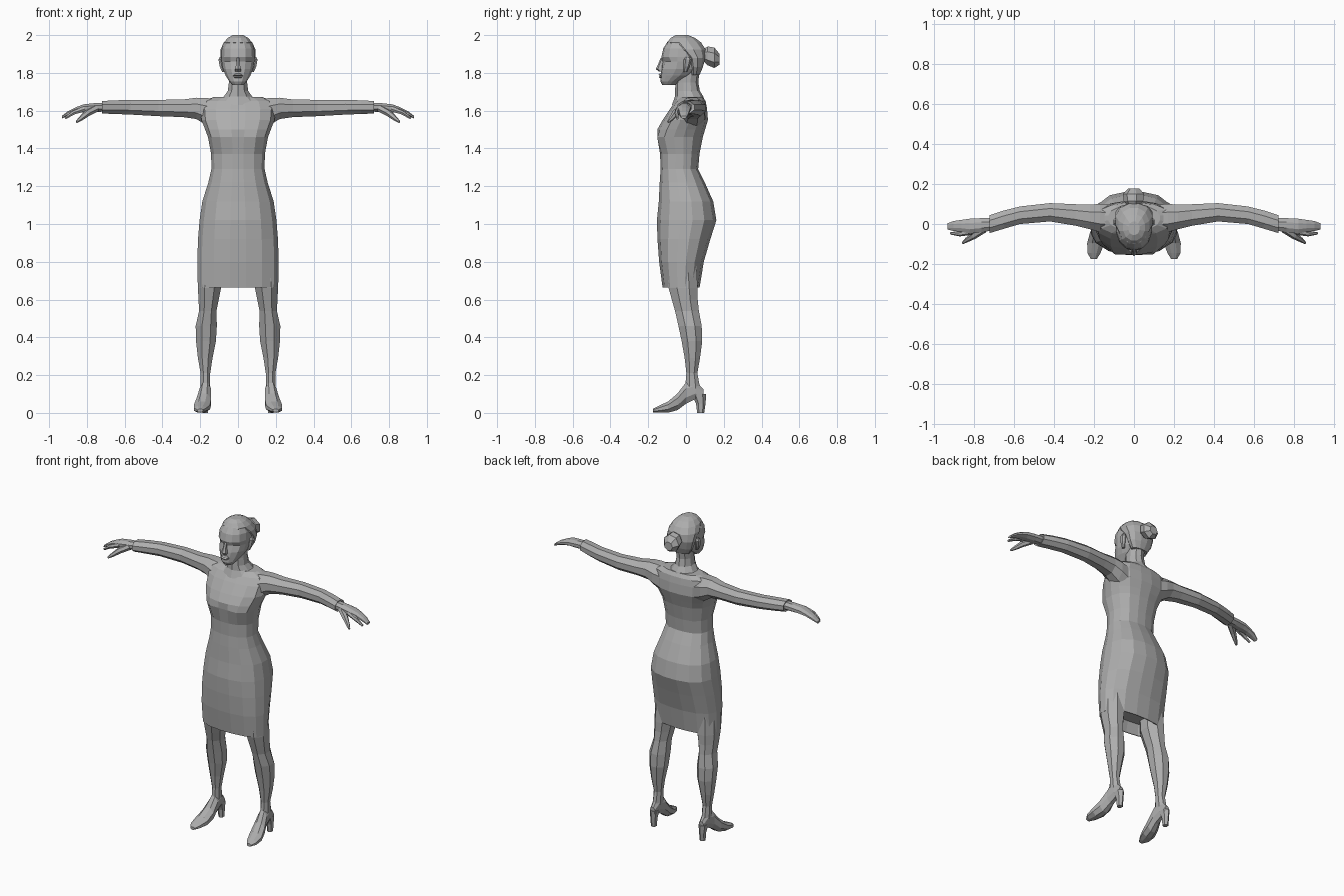
import bpy, bmesh, math
from mathutils import Vector

skin = bpy.data.materials.new("plain grey")
skin.diffuse_color = (0.42, 0.42, 0.42, 1)


def ring(axis, pos, a0, a1, b0, b1, n=8, p=2.0):
    """Rounded outline filling the box a0..a1, b0..b1 across the given axis."""
    pts = []
    for i in range(n):
        t = 2 * math.pi * (i + 0.5) / n
        c, s = math.cos(t), math.sin(t)
        k = (abs(c) ** p + abs(s) ** p) ** (-1 / p)
        k /= 1 if p > 2 else math.cos(math.pi / n)
        a = (a0 + a1) / 2 + (a1 - a0) / 2 * c * k
        b = (b0 + b1) / 2 + (b1 - b0) / 2 * s * k
        pts.append({'x': (pos, a, b), 'y': (a, pos, b), 'z': (a, b, pos)}[axis])
    return pts


def loft(name, rings, mirror=False, tweak=None):
    """Skin a list of outlines, cap both ends, optionally mirror across x."""
    bm = bmesh.new()
    loops = [[bm.verts.new(p) for p in r] for r in rings]
    n = len(loops[0])
    for r0, r1 in zip(loops, loops[1:]):
        for i in range(n):
            j = (i + 1) % n
            bm.faces.new((r0[i], r0[j], r1[j], r1[i]))
    bm.faces.new(loops[0])
    bm.faces.new(loops[-1])
    if tweak:
        for v in bm.verts:
            tweak(v.co)
    bmesh.ops.recalc_face_normals(bm, faces=bm.faces)
    me = bpy.data.meshes.new(name)
    bm.to_mesh(me)
    bm.free()
    me.materials.append(skin)
    ob = bpy.data.objects.new(name, me)
    bpy.context.collection.objects.link(ob)
    if mirror:
        ob.modifiers.new("mirror", 'MIRROR')
    return ob


def upright(rows, n, p):
    """Outlines from rows of (z, half width, front y, back y)."""
    return [ring('z', z, -w, w, f, b, n, p) for z, w, f, b in rows]


def along(axis, rows, n=8, p=2.0):
    return [ring(axis, *r, n=n, p=p) for r in rows]


def tube(name, path, n=6):
    """Tapered finger-like tube through (x, y, z, radius) points."""
    pts = [Vector(q[:3]) for q in path]
    d = (pts[-1] - pts[0]).normalized()
    u = d.cross(Vector((0, 0, 1))).normalized()
    w = d.cross(u)
    loft(name, [[c + (u * math.cos(6.2832 * i / n) + w * math.sin(6.2832 * i / n)) * q[3]
                 for i in range(n)] for c, q in zip(pts, path)], mirror=True)


# Dress: recessed underside, then hem up to the shoulders
def bust(co):
    # slight valley between the breasts
    if 1.4 < co.z < 1.5 and co.y < -0.08 and abs(co.x) < 0.05:
        co.y += 0.015


loft("dress", upright([
    (0.73, 0.185, -0.10, 0.05), (0.665, 0.208, -0.12, 0.068),
    (0.665, 0.214, -0.125, 0.073), (0.80, 0.217, -0.143, 0.095),
    (0.92, 0.213, -0.152, 0.13), (1.02, 0.205, -0.155, 0.162),
    (1.12, 0.19, -0.145, 0.145), (1.22, 0.158, -0.14, 0.10),
    (1.29, 0.142, -0.135, 0.065), (1.37, 0.143, -0.138, 0.072),
    (1.46, 0.160, -0.167, 0.09), (1.50, 0.175, -0.153, 0.102),
    (1.55, 0.195, -0.125, 0.117), (1.61, 0.20, -0.085, 0.112),
    (1.65, 0.185, -0.055, 0.105), (1.672, 0.13, -0.03, 0.09)],
    16, 2.5), tweak=bust)

# Neck spreading into the shoulders
loft("neck", upright([
    (1.63, 0.13, -0.07, 0.10), (1.675, 0.075, -0.055, 0.088),
    (1.705, 0.054, -0.055, 0.07), (1.75, 0.048, -0.052, 0.062),
    (1.82, 0.05, -0.05, 0.07)], 10, 2.0))


# Head with eye sockets pressed into the face
def sockets(co):
    if 1.85 < co.z < 1.87 and co.y < -0.08 and abs(co.x) > 0.01:
        co.y += 0.012


loft("head", upright([
    (1.735, 0.03, -0.125, -0.06), (1.755, 0.047, -0.136, -0.03),
    (1.785, 0.066, -0.134, 0.03), (1.82, 0.081, -0.131, 0.07),
    (1.86, 0.088, -0.127, 0.085), (1.885, 0.09, -0.13, 0.09),
    (1.93, 0.087, -0.12, 0.085), (1.965, 0.07, -0.098, 0.06),
    (1.985, 0.04, -0.06, 0.02)], 14, 2.25), tweak=sockets)

# Hair swept back from the forehead, and the bun
loft("hair", upright([
    (1.79, 0.055, 0.02, 0.073), (1.83, 0.08, 0.01, 0.09),
    (1.88, 0.094, -0.01, 0.104), (1.925, 0.094, -0.07, 0.104),
    (1.96, 0.078, -0.102, 0.083), (1.985, 0.055, -0.083, 0.05),
    (2.0, 0.028, -0.055, 0.012)], 12, 2.25))
loft("hair_bun", [ring('y', y, -r, r, z - r, z + r, 7) for y, r, z in [
    (0.085, 0.025, 1.895), (0.115, 0.046, 1.89),
    (0.15, 0.05, 1.88), (0.178, 0.026, 1.872)]])

# Nose, lips and ears
loft("nose", along('z', [
    (1.808, -0.015, 0.015, -0.142, -0.12), (1.82, -0.016, 0.016, -0.157, -0.12),
    (1.845, -0.01, 0.01, -0.146, -0.12), (1.88, -0.008, 0.008, -0.132, -0.11)], 6))
loft("lips", along('z', [
    (1.772, -0.015, 0.015, -0.138, -0.12), (1.779, -0.024, 0.024, -0.145, -0.115),
    (1.784, -0.027, 0.027, -0.137, -0.115), (1.789, -0.024, 0.024, -0.146, -0.115),
    (1.797, -0.012, 0.012, -0.138, -0.12)], 8))
loft("ear", along('z', [
    (1.805, 0.07, 0.084, -0.012, 0.005), (1.835, 0.075, 0.097, -0.012, 0.018),
    (1.87, 0.08, 0.103, -0.01, 0.028), (1.885, 0.08, 0.096, 0.0, 0.02)], 6), mirror=True)

# Sleeved arm, ending in a cuff
loft("arm", along('x', [
    (0.11, -0.05, 0.10, 1.49, 1.665), (0.17, -0.045, 0.105, 1.52, 1.672),
    (0.22, -0.03, 0.10, 1.552, 1.672), (0.29, -0.012, 0.102, 1.563, 1.662),
    (0.42, 0.01, 0.107, 1.568, 1.66), (0.57, -0.003, 0.09, 1.577, 1.659),
    (0.65, -0.027, 0.07, 1.58, 1.657), (0.72, -0.048, 0.047, 1.583, 1.653),
    (0.715, -0.035, 0.035, 1.59, 1.645)], 8, 2.2), mirror=True)

# Hand: palm with closed fingers, index finger and thumb
loft("hand", along('x', [
    (0.70, -0.033, 0.032, 1.594, 1.644), (0.76, -0.042, 0.031, 1.592, 1.641),
    (0.82, -0.05, 0.028, 1.59, 1.634), (0.86, -0.04, 0.022, 1.585, 1.618),
    (0.90, -0.036, 0.016, 1.572, 1.598), (0.932, -0.028, 0.004, 1.558, 1.573)],
    8, 2.4), mirror=True)
tube("index_finger", [(0.81, -0.038, 1.61, 0.016), (0.87, -0.05, 1.59, 0.012),
                      (0.915, -0.046, 1.56, 0.007)])
tube("thumb", [(0.75, -0.025, 1.612, 0.02), (0.80, -0.058, 1.585, 0.018),
               (0.835, -0.08, 1.556, 0.012), (0.855, -0.095, 1.54, 0.006)])

# Leg from under the skirt to the ankle
loft("leg", along('z', [
    (0.78, 0.09, 0.205, -0.10, 0.055), (0.66, 0.09, 0.212, -0.092, 0.062),
    (0.60, 0.102, 0.209, -0.075, 0.062), (0.54, 0.114, 0.206, -0.058, 0.068),
    (0.46, 0.112, 0.224, -0.04, 0.083), (0.38, 0.117, 0.222, -0.023, 0.086),
    (0.29, 0.135, 0.212, -0.007, 0.074), (0.21, 0.147, 0.198, 0.002, 0.06),
    (0.13, 0.147, 0.199, -0.005, 0.075)], 8), mirror=True)

# High-heeled shoe and its heel
loft("shoe", along('y', [
    (0.093, 0.155, 0.19, 0.07, 0.125), (0.05, 0.147, 0.199, 0.07, 0.175),
    (0.0, 0.142, 0.205, 0.045, 0.165), (-0.045, 0.140, 0.222, 0.012, 0.105),
    (-0.095, 0.146, 0.236, 0.0, 0.062), (-0.145, 0.165, 0.234, 0.0, 0.038),
    (-0.175, 0.185, 0.216, 0.003, 0.022)], 8, 2.3), mirror=True)
loft("shoe_heel", along('z', [
    (0.0, 0.158, 0.187, 0.062, 0.094), (0.05, 0.156, 0.189, 0.056, 0.1),
    (0.10, 0.15, 0.195, 0.035, 0.102)], 6), mirror=True)
